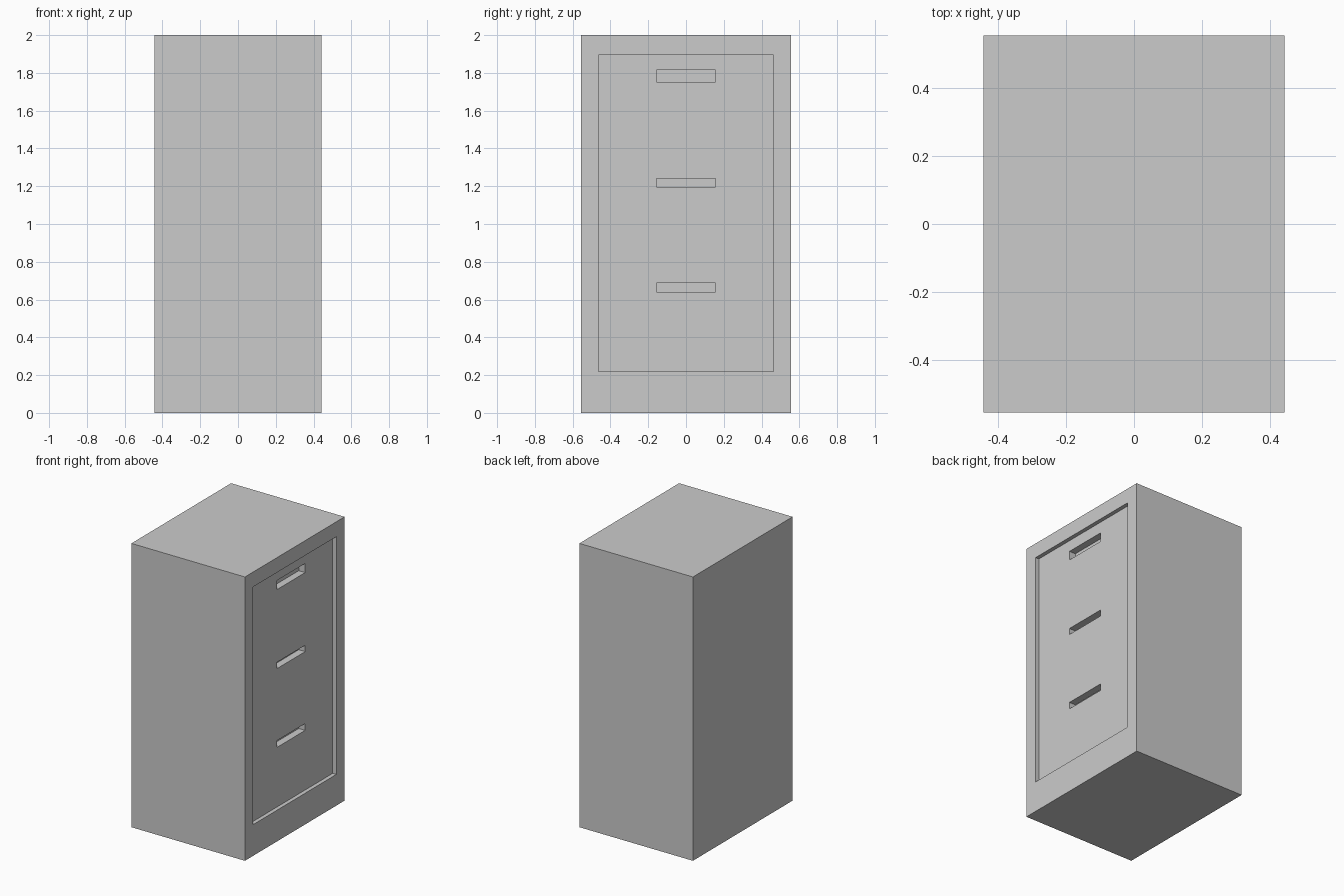
import bpy

cube = bpy.data.objects.get("Cube")
if cube:
    bpy.data.objects.remove(cube, do_unlink=True)

WIDTH, DEPTH, HEIGHT = 0.885, 1.11, 2.0
SIDE = WIDTH / 2            # plane of the drawer side (+x)
RECESS = 0.028              # depth of the sunken drawer panel
SLOT = 0.05                 # depth of the handle slots behind the panel

grey = bpy.data.materials.new("painted_grey")
grey.use_nodes = True
colour = (0.6, 0.6, 0.6, 1)
grey.diffuse_color = colour
grey.node_tree.nodes["Principled BSDF"].inputs["Base Color"].default_value = colour


def box(name, low, high):
    """Axis-aligned box between two corners."""
    centre = [(a + b) / 2 for a, b in zip(low, high)]
    bpy.ops.mesh.primitive_cube_add(size=1, location=centre)
    ob = bpy.context.object
    ob.name = name
    ob.scale = [b - a for a, b in zip(low, high)]
    bpy.ops.object.transform_apply(location=True, rotation=False, scale=True)
    return ob


def carve(target, name, low, high):
    """Cut a box out of the target and discard the cutter."""
    cutter = box(name, low, high)
    cutter.hide_render = True
    mod = target.modifiers.new(name, "BOOLEAN")
    mod.operation = "DIFFERENCE"
    mod.solver = "EXACT"
    mod.object = cutter
    bpy.context.view_layer.objects.active = target
    bpy.ops.object.modifier_apply(modifier=mod.name)
    bpy.data.objects.remove(cutter, do_unlink=True)


# Cabinet body
cabinet = box("cabinet_body", (-SIDE, -DEPTH / 2, 0), (SIDE, DEPTH / 2, HEIGHT))
cabinet.data.materials.append(grey)

# Sunken drawer panel
panel = SIDE - RECESS
carve(cabinet, "panel_recess", (panel, -0.463, 0.22), (SIDE + 0.1, 0.463, 1.895))

# Handle slots, the top one taller
for bottom, top in ((0.64, 0.688), (1.195, 1.24), (1.752, 1.816)):
    carve(cabinet, "handle_slot", (panel - SLOT, -0.156, bottom), (panel + 0.01, 0.156, top))
